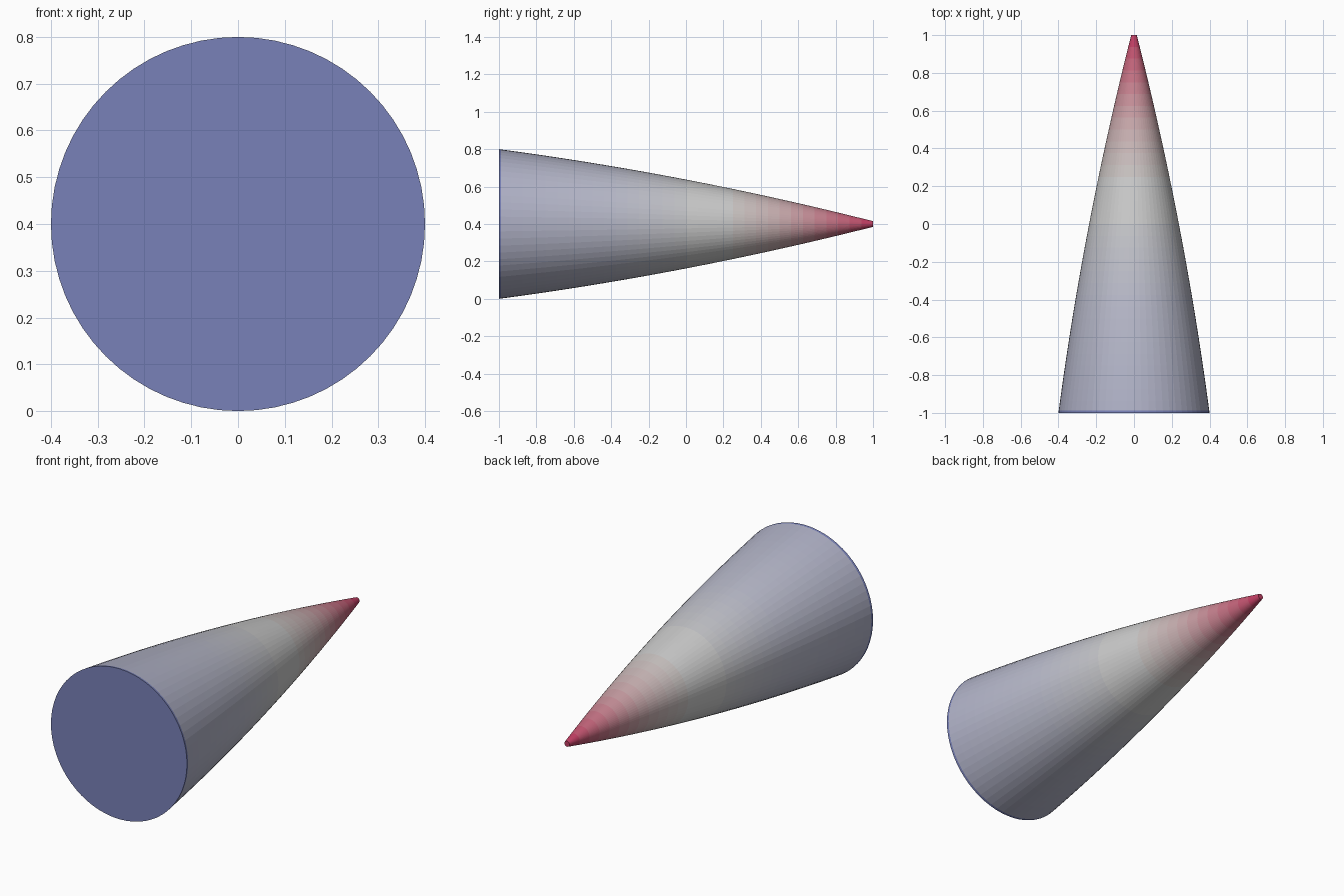
import bpy, bmesh, math

if "Cube" in bpy.data.objects:
    bpy.data.objects.remove(bpy.data.objects["Cube"])

SEGMENTS, RINGS = 64, 32
CENTRE_Z = 0.4


def radius(y):
    # Gently bulging taper from wide base to tiny tip
    return 0.2375 - 0.1925 * y - 0.03 * y * y


def blend(stops, y):
    for (y0, c0), (y1, c1) in zip(stops, stops[1:]):
        if y <= y1:
            t = (y - y0) / (y1 - y0)
            return [a + (b - a) * t for a, b in zip(c0, c1)]
    return stops[-1][1]


def material(name, rgb):
    mat = bpy.data.materials.new(name)
    mat.diffuse_color = (*rgb, 1)
    mat.use_nodes = True
    mat.node_tree.nodes["Principled BSDF"].inputs["Base Color"].default_value = mat.diffuse_color
    return mat


# Colour fades from blue-grey through grey to crimson
STOPS = [(-1.0, (0.43, 0.44, 0.57)), (-0.4, (0.48, 0.49, 0.59)),
         (0.2, (0.60, 0.60, 0.58)), (0.5, (0.58, 0.42, 0.43)),
         (0.75, (0.56, 0.19, 0.25)), (1.0, (0.53, 0.03, 0.11))]
BASE_BLUE = (0.19, 0.22, 0.48)

mesh = bpy.data.meshes.new("tapered_cone")
cone = bpy.data.objects.new("tapered_cone", mesh)
bpy.context.collection.objects.link(cone)
mesh.materials.append(material("base_blue", BASE_BLUE))

# Rings along the length, with a thin blue rim at the base
ys = [-1.0, -0.988] + [-1 + 2 * i / RINGS for i in range(1, RINGS + 1)]
bm = bmesh.new()
rings = []
for y in ys:
    r = radius(y)
    angles = [2 * math.pi * k / SEGMENTS for k in range(SEGMENTS)]
    rings.append([bm.verts.new((r * math.cos(a), y, CENTRE_Z + r * math.sin(a)))
                  for a in angles])

# Tapered side, one colour per band
for i, (lower, upper) in enumerate(zip(rings, rings[1:])):
    if i:
        colour = blend(STOPS, (ys[i] + ys[i + 1]) / 2)
        mesh.materials.append(material(f"band_{i}", colour))
    for k in range(SEGMENTS):
        n = (k + 1) % SEGMENTS
        face = bm.faces.new((lower[k], lower[n], upper[n], upper[k]))
        face.material_index = i

# Flat base and tip caps
bm.faces.new(rings[0])
bm.faces.new(rings[-1]).material_index = len(ys) - 2
bmesh.ops.recalc_face_normals(bm, faces=bm.faces)
bm.to_mesh(mesh)
bm.free()
